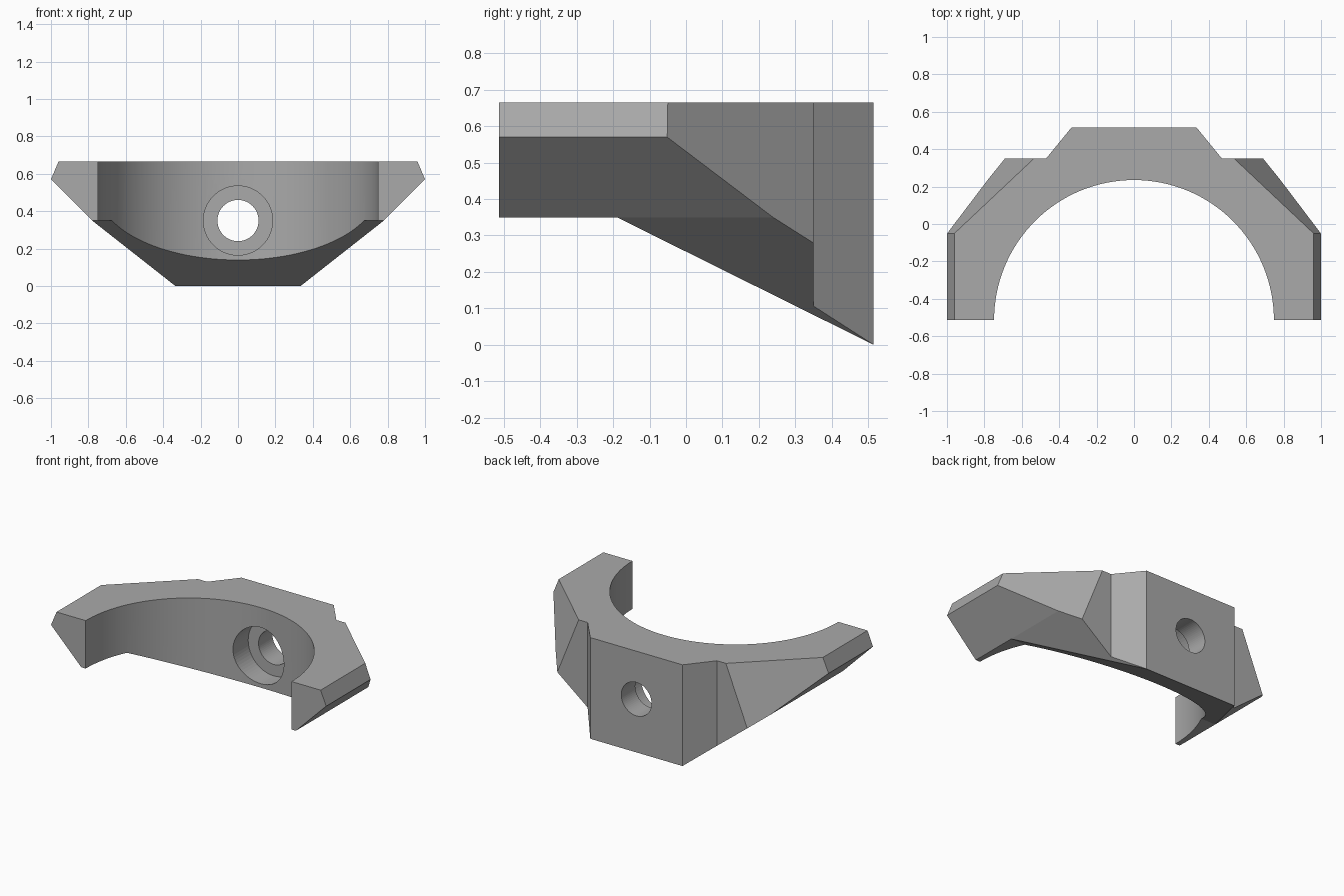
import bpy
import bmesh
import math
from mathutils import Vector, Matrix

if "Cube" in bpy.data.objects:
    bpy.data.objects.remove(bpy.data.objects["Cube"], do_unlink=True)

TOP, FRONT, BACK = 0.665, -0.513, 0.515

grey = bpy.data.materials.new("plain_grey")
grey.use_nodes = True
grey.diffuse_color = (0.4, 0.4, 0.4, 1)
grey.node_tree.nodes["Principled BSDF"].inputs["Base Color"].default_value = (0.4, 0.4, 0.4, 1)


def make_object(name, bm):
    bmesh.ops.recalc_face_normals(bm, faces=bm.faces)
    mesh = bpy.data.meshes.new(name)
    bm.to_mesh(mesh)
    bm.free()
    mesh.materials.append(grey)
    obj = bpy.data.objects.new(name, mesh)
    bpy.context.collection.objects.link(obj)
    return obj


def prism(points, offset):
    """Extrude a closed 3D outline along an offset."""
    bm = bmesh.new()
    face = bm.faces.new([bm.verts.new(p) for p in points])
    new = bmesh.ops.extrude_face_region(bm, geom=[face], use_keep_orig=True)["geom"]
    bmesh.ops.translate(bm, verts=[v for v in new if isinstance(v, bmesh.types.BMVert)], vec=offset)
    return bm


def mirrored(half):
    return half + [(-a, b) for a, b in reversed(half)]


def cylinder(name, radius, start, end, segments):
    start, end = Vector(start), Vector(end)
    axis = end - start
    bm = bmesh.new()
    turn = axis.to_track_quat("Z", "Y").to_matrix().to_4x4()
    bmesh.ops.create_cone(bm, cap_ends=True, segments=segments, radius1=radius, radius2=radius,
                          depth=axis.length, matrix=Matrix.Translation((start + end) / 2) @ turn)
    return make_object(name, bm)


def combine(target, cutter, operation):
    mod = target.modifiers.new(cutter.name, "BOOLEAN")
    mod.operation, mod.solver, mod.object = operation, "EXACT", cutter
    bpy.context.view_layer.objects.active = target
    bpy.ops.object.modifier_apply(modifier=mod.name)
    bpy.data.objects.remove(cutter, do_unlink=True)


# Body: front profile run from front to back
section = mirrored([(0.233, -0.08), (0.78, 0.35), (1, 0.57), (0.96, TOP)])
bm = prism([(x, FRONT, z) for x, z in section], (0, BACK - FRONT, 0))

# Slanted bevels on the rear of both wings
for side in (1, -1):
    a, b, c = (Vector((side * x, y, z)) for x, y, z in
               ((0.96, -0.05, TOP), (0.535, 0.35, TOP), (0.69, 0.35, 0.28)))
    normal = (b - a).cross(c - a)
    if normal.y < 0:
        normal.negate()
    cut = bmesh.ops.bisect_plane(bm, geom=bm.verts[:] + bm.edges[:] + bm.faces[:], dist=1e-5,
                                 plane_co=a, plane_no=normal, clear_outer=True)
    edges = [e for e in cut["geom_cut"] if isinstance(e, bmesh.types.BMEdge)]
    bmesh.ops.holes_fill(bm, edges=edges)
body = make_object("half_ring_bracket", bm)

# Sloping underside
side_outline = [(-1, 0.35), (-0.19, 0.35), (BACK, 0), (1, -0.24), (1, 1), (-1, 1)]
combine(body, make_object("underside_limit", prism([(-1.5, y, z) for y, z in side_outline], (3, 0, 0))),
        "INTERSECT")

# Rear plan outline with the projecting central block
plan = mirrored([(1.3, -1), (1.3, 0.35), (0.47, 0.35), (0.335, BACK), (0.295, 0.564)])
combine(body, make_object("plan_limit", prism([(x, y, -0.5) for x, y in plan], (0, 0, 2))), "INTERSECT")

# Half-round bore, screw hole and its wider front recess
combine(body, cylinder("bore", 0.748, (0, FRONT, -1), (0, FRONT, 2), 128), "DIFFERENCE")
combine(body, cylinder("recess", 0.185, (0, -0.3, 0.35), (0, 0.37, 0.35), 64), "DIFFERENCE")
combine(body, cylinder("screw_hole", 0.11, (0, 0, 0.35), (0, 1, 0.35), 64), "DIFFERENCE")

bpy.ops.object.select_all(action="DESELECT")
body.select_set(True)
bpy.context.view_layer.objects.active = body
bpy.ops.object.shade_smooth_by_angle(angle=math.radians(5))
